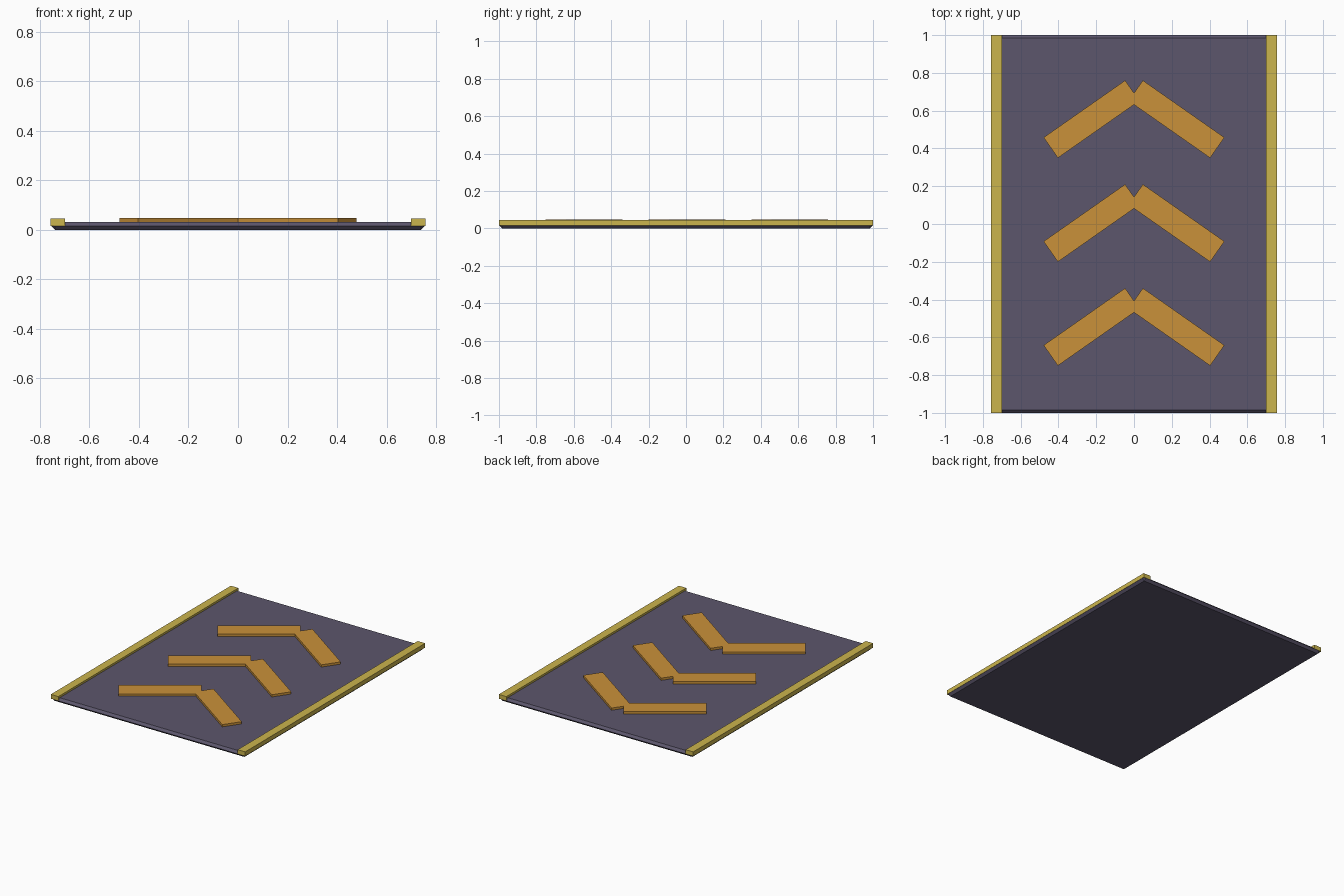
import bpy
import bmesh
import math
from mathutils import Matrix

cube = bpy.data.objects.get("Cube")
if cube:
    bpy.data.objects.remove(cube, do_unlink=True)


def make_material(name, rgb):
    mat = bpy.data.materials.new(name)
    mat.use_nodes = True
    color = (*rgb, 1.0)
    mat.diffuse_color = color
    mat.node_tree.nodes["Principled BSDF"].inputs["Base Color"].default_value = color
    return mat


def make_box(name, size, center, mat, angle=0.0, bevel=0.0):
    bm = bmesh.new()
    bmesh.ops.create_cube(bm, size=1.0, matrix=Matrix.Diagonal((*size, 1.0)))
    if bevel:
        bmesh.ops.bevel(bm, geom=bm.edges[:], offset=bevel, segments=1,
                        affect='EDGES', clamp_overlap=True)
    mesh = bpy.data.meshes.new(name)
    bm.to_mesh(mesh)
    bm.free()
    mesh.materials.append(mat)
    obj = bpy.data.objects.new(name, mesh)
    obj.location = center
    obj.rotation_euler.z = angle
    bpy.context.collection.objects.link(obj)
    return obj


purple = make_material("slate purple", (0.107, 0.093, 0.150))
yellow = make_material("dull yellow", (0.60, 0.46, 0.075))
orange = make_material("warm orange", (0.59, 0.285, 0.042))

# Floor panel with chamfered edges
make_box("floor_panel", (1.51, 2.0, 0.032), (0, 0, 0.016), purple, bevel=0.0157)

for side, sign in (("left", 1), ("right", -1)):
    # Side rail
    make_box(f"{side}_rail", (0.058, 2.0, 0.03), (sign * 0.727, 0, 0.031), yellow)
    # Arms of the three raised chevrons, pointing to the back
    for i in range(3):
        make_box(f"{side}_chevron_arm_{i + 1}", (0.527, 0.132, 0.018),
                 (sign * 0.225, 0.005 + (i - 1) * 0.55, 0.039), orange,
                 angle=-sign * math.radians(35))
